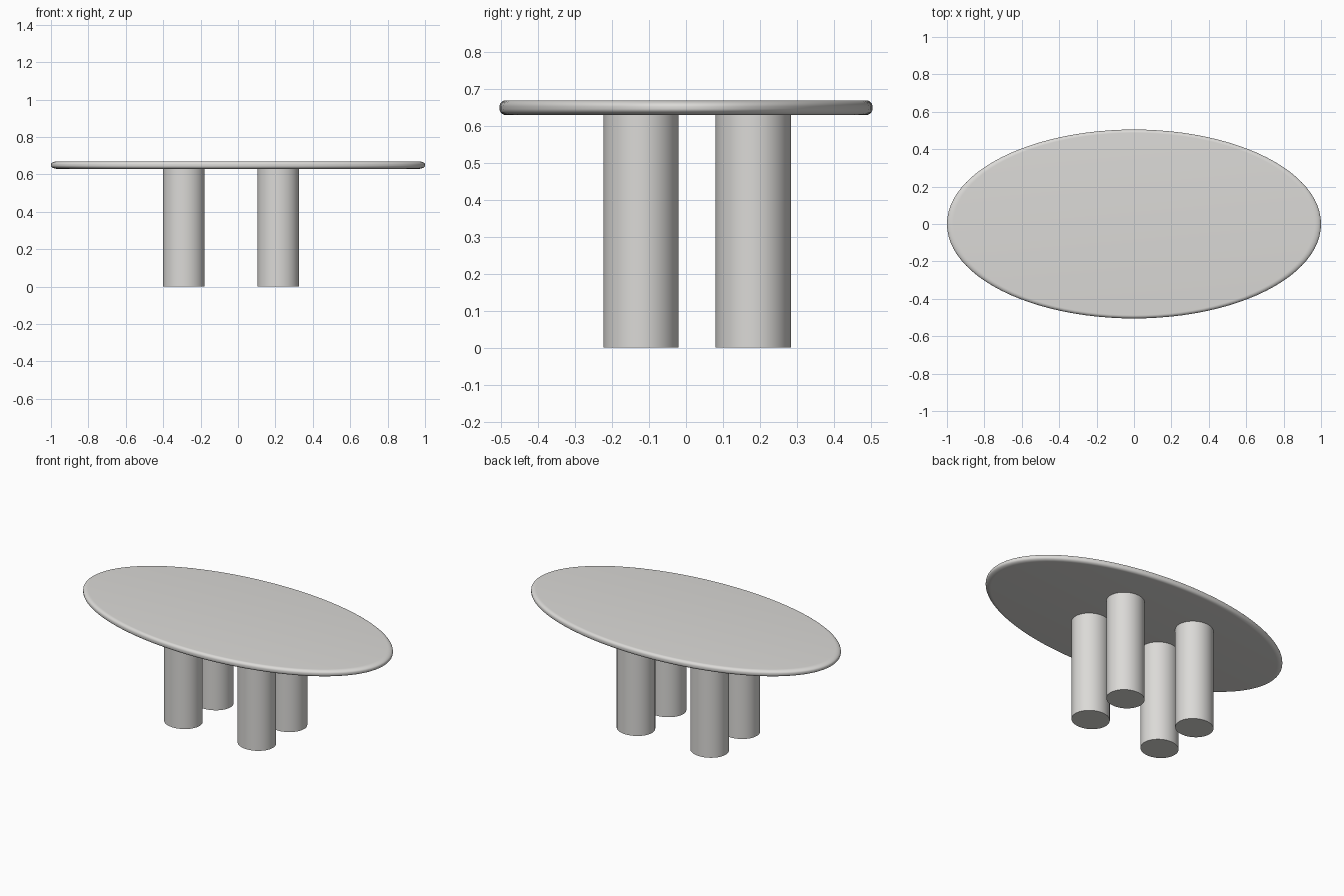
import bpy, bmesh, math

if "Cube" in bpy.data.objects:
    bpy.data.objects.remove(bpy.data.objects["Cube"])

stone = bpy.data.materials.new("warm_light_grey")
stone.diffuse_color = (0.71, 0.70, 0.68, 1)
stone.use_nodes = True
stone.node_tree.nodes["Principled BSDF"].inputs["Base Color"].default_value = stone.diffuse_color


def lathe(name, profile, location, scale, sides=96):
    """Spin a (radius, height) profile into a capped solid, stretched to an ellipse."""
    bm = bmesh.new()
    rings = []
    for r, z in profile:
        rings.append([bm.verts.new((r * scale[0] * math.cos(2 * math.pi * i / sides),
                                    r * scale[1] * math.sin(2 * math.pi * i / sides), z))
                      for i in range(sides)])
    for low, high in zip(rings, rings[1:]):
        for i in range(sides):
            j = (i + 1) % sides
            bm.faces.new((low[i], low[j], high[j], high[i]))
    bm.faces.new(rings[0][::-1])
    bm.faces.new(rings[-1])
    mesh = bpy.data.meshes.new(name)
    bm.to_mesh(mesh)
    bm.free()
    mesh.materials.append(stone)
    obj = bpy.data.objects.new(name, mesh)
    obj.location = location
    bpy.context.collection.objects.link(obj)
    bpy.ops.object.select_all(action='DESELECT')
    obj.select_set(True)
    bpy.context.view_layer.objects.active = obj
    bpy.ops.object.shade_smooth_by_angle(angle=math.radians(35))
    return obj


# Oval top with a rounded rim
z0, z1, inset, rise, steps = 0.63, 0.67, 0.035, 0.017, 8
arc = [(math.cos(a), math.sin(a)) for a in (i * math.pi / 2 / steps for i in range(steps + 1))]
rim = [(1 - inset + inset * c, z0 + rise - rise * s) for c, s in reversed(arc)]
rim += [(1 - inset + inset * c, z1 - rise + rise * s) for c, s in arc]
lathe("table_top", rim, (0, 0, 0), (1.0, 0.505))

# Four thick column legs, slightly oval
for side, x in (("left", -0.289), ("right", 0.215)):
    for end, y in (("front", -0.122), ("back", 0.182)):
        lathe(f"{end}_{side}_leg", [(1, 0), (1, 0.635)], (x, y, 0), (0.111, 0.102), 64)
